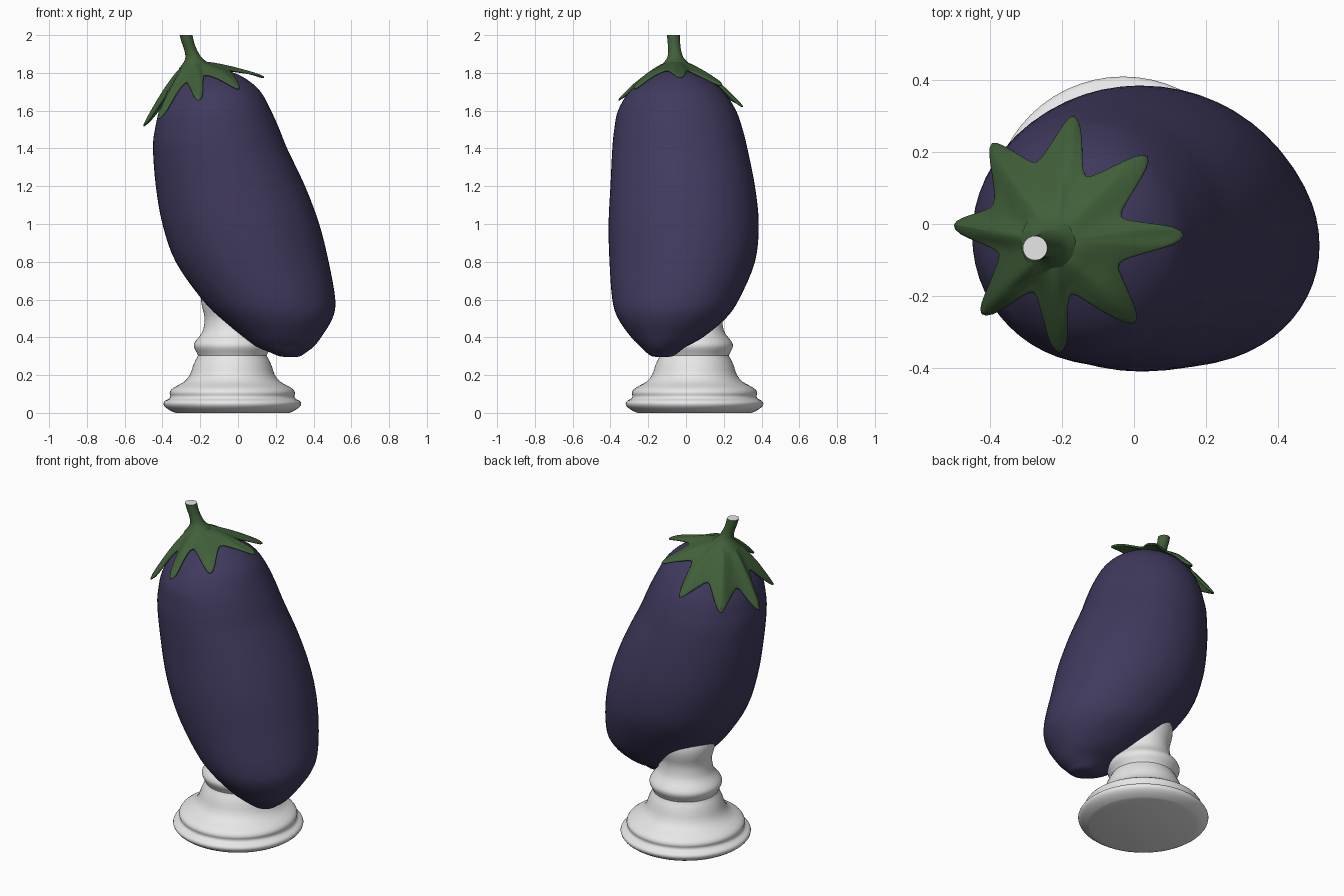
import bpy, bmesh, math
from mathutils import Vector
from mathutils.bvhtree import BVHTree

if "Cube" in bpy.data.objects:
    bpy.data.objects.remove(bpy.data.objects["Cube"], do_unlink=True)


def make_material(name, rgb):
    mat = bpy.data.materials.new(name)
    mat.use_nodes = True
    colour = (*rgb, 1)
    mat.diffuse_color = colour
    mat.node_tree.nodes["Principled BSDF"].inputs["Base Color"].default_value = colour
    return mat


purple = make_material("aubergine purple", (0.052, 0.042, 0.112))
green = make_material("leaf green", (0.052, 0.115, 0.041))
white = make_material("plaster white", (0.8, 0.8, 0.8))


def finish(name, bm, materials, angle=40):
    """Turn a bmesh into a smooth shaded object."""
    bmesh.ops.recalc_face_normals(bm, faces=bm.faces)
    mesh = bpy.data.meshes.new(name)
    bm.to_mesh(mesh)
    bm.free()
    obj = bpy.data.objects.new(name, mesh)
    bpy.context.collection.objects.link(obj)
    for mat in materials:
        mesh.materials.append(mat)
    bpy.ops.object.select_all(action="DESELECT")
    obj.select_set(True)
    bpy.context.view_layer.objects.active = obj
    bpy.ops.object.shade_smooth_by_angle(angle=math.radians(angle))
    return obj


def smooth_rows(rows, steps):
    """Catmull-Rom interpolation between cross-section rows."""
    result = []
    for i in range(len(rows) - 1):
        a, b, c = rows[max(i - 1, 0)], rows[i], rows[i + 1]
        d = rows[min(i + 2, len(rows) - 1)]
        for k in range(steps):
            t = k / steps
            result.append([q + t / 2 * (r - p + t * (2 * p - 5 * q + 4 * r - s
                           + t * (3 * (q - r) + s - p)))
                           for p, q, r, s in zip(a, b, c, d)])
    return result + [rows[-1]]


def bridge(bm, rings):
    for low, high in zip(rings, rings[1:]):
        n = len(low)
        for i in range(n):
            j = (i + 1) % n
            bm.faces.new((low[i], low[j], high[j], high[i]))


def loft(rows, sides, steps):
    """Stack level ellipses given as z, x min, x max, y min, y max."""
    bm = bmesh.new()
    rings = []
    for z, x0, x1, y0, y1 in smooth_rows(rows, steps):
        ring = []
        for i in range(sides):
            a = math.tau * i / sides
            ring.append(bm.verts.new(((x0 + x1 + (x1 - x0) * math.cos(a)) / 2,
                                      (y0 + y1 + (y1 - y0) * math.sin(a)) / 2, z)))
        rings.append(ring)
    bridge(bm, rings)
    bm.faces.new(rings[0])
    bm.faces.new(rings[-1])
    return bm


def round_rows(profile):
    """Circular rows from z, radius, centre x, centre y."""
    return [(z, x - r, x + r, y - r, y + r) for z, r, x, y in profile]


# Leaning fruit body
body_rows = [
    (.295, .27, .29, -.13, -.12), (.3, .22, .33, -.18, -.07),
    (.32, .17, .36, -.21, -.04), (.35, .1, .4, -.24, 0), (.4, .03, .44, -.29, .09),
    (.5, -.09, .5, -.36, .21), (.6, -.19, .515, -.39, .28), (.8, -.33, .48, -.405, .365),
    (1, -.4, .43, -.41, .385), (1.2, -.435, .355, -.4, .365), (1.4, -.45, .26, -.39, .325),
    (1.5, -.44, .22, -.38, .3), (1.6, -.415, .175, -.36, .265), (1.7, -.36, .12, -.3, .2),
    (1.77, -.29, .04, -.21, .11), (1.81, -.22, -.05, -.12, .02), (1.82, -.15, -.13, -.06, -.04),
]
bm = loft(body_rows, 56, 4)
bmesh.ops.recalc_face_normals(bm, faces=bm.faces)
surface = BVHTree.FromBMesh(bm)
finish("fruit_body", bm, [purple])

# Turned pedestal running up into the fruit
profile = [(0, .3), (.01, .325), (.03, .355), (.05, .365), (.065, .355), (.075, .335),
           (.09, .328), (.105, .332), (.125, .322), (.145, .29), (.165, .255), (.2, .225),
           (.25, .208), (.285, .192), (.305, .182), (.33, .195), (.355, .204), (.38, .195),
           (.42, .163), (.46, .15), (.51, .147), (.56, .16), (.62, .165), (.68, .14), (.73, .09)]
finish("pedestal", loft(round_rows([(z, r, -.03, .045) for z, r in profile]), 56, 2), [white])

# Stem with a flared foot and a pale cut end
stem_profile = [(1.82, .1, -.215, -.05), (1.85, .07, -.222, -.052), (1.88, .044, -.235, -.056),
                (1.92, .034, -.25, -.06), (1.96, .033, -.265, -.064), (2, .034, -.275, -.067)]
stem = finish("stem", loft(round_rows(stem_profile), 24, 3), [green, white])
for face in stem.data.polygons:
    if face.normal.z > 0.9 and face.center.z > 1.99:
        face.material_index = 1

# Calyx: sepal tips and the notch that follows each one, counter-clockwise
tips = [(.155, -.03, 1.775), (.05, .2, 1.73), (-.165, .32, 1.615), (-.405, .24, 1.55),
        (-.517, 0, 1.51), (-.435, -.262, 1.55), (-.208, -.375, 1.65), (.015, -.285, 1.71)]
notches = [(-.045, .017), (-.14, .125), (-.27, .165), (-.385, .05),
           (-.365, -.08), (-.275, -.18), (-.18, -.185), (-.05, -.108)]
hub = Vector((-.22, -.05, 1.86))


def on_body(x, y):
    hit = surface.ray_cast(Vector((x, y, 3)), Vector((0, 0, -1)))[0]
    return Vector((x, y, hit.z + .02))


outline = []  # pairs of rim point and ridge strength
for i, tip in enumerate(tips):
    tip = Vector(tip)
    before, after = on_body(*notches[i - 1]), on_body(*notches[i])
    out = (tip - hub)
    across = Vector((-out.y, out.x, 0)).normalized() * .026
    shoulder = tip.lerp(hub, .1)
    shoulder.z = tip.z + .02
    right, left = shoulder - across, shoulder + across
    outline += [(before, 0), (before.lerp(right, .3), .3), (before.lerp(right, .65), .6),
                (right, .8), (tip, 1), (left, .8),
                (after.lerp(left, .65), .6), (after.lerp(left, .3), .3)]

bm = bmesh.new()
rings = []
row_count = 10
for k in range(row_count + 1):
    t = k / row_count
    ring = []
    for rim, ridge in outline:
        spoke = rim - hub
        start = hub + Vector((spoke.x, spoke.y, 0)).normalized() * .045
        p = start.lerp(rim, t)
        p.z = hub.z + (rim.z - hub.z) * t ** 1.35
        # Keep the leaf just clear of the fruit skin, raised along its vein
        near, normal, _, _ = surface.find_nearest(p)
        gap = (p - near).dot(normal)
        clearance = .018 + .01 * ridge * math.sin(math.pi * t)
        if gap < clearance:
            p += normal * (clearance - gap)
        ring.append(bm.verts.new(p))
    rings.append(ring)
bridge(bm, rings)
calyx = finish("calyx", bm, [green], 60)
if sum(f.normal.z for f in calyx.data.polygons) < 0:
    calyx.data.flip_normals()
solid = calyx.modifiers.new("leaf thickness", "SOLIDIFY")
solid.thickness = .014
solid.offset = -1
rounding = calyx.modifiers.new("leaf rounding", "SUBSURF")
rounding.levels = rounding.render_levels = 1
